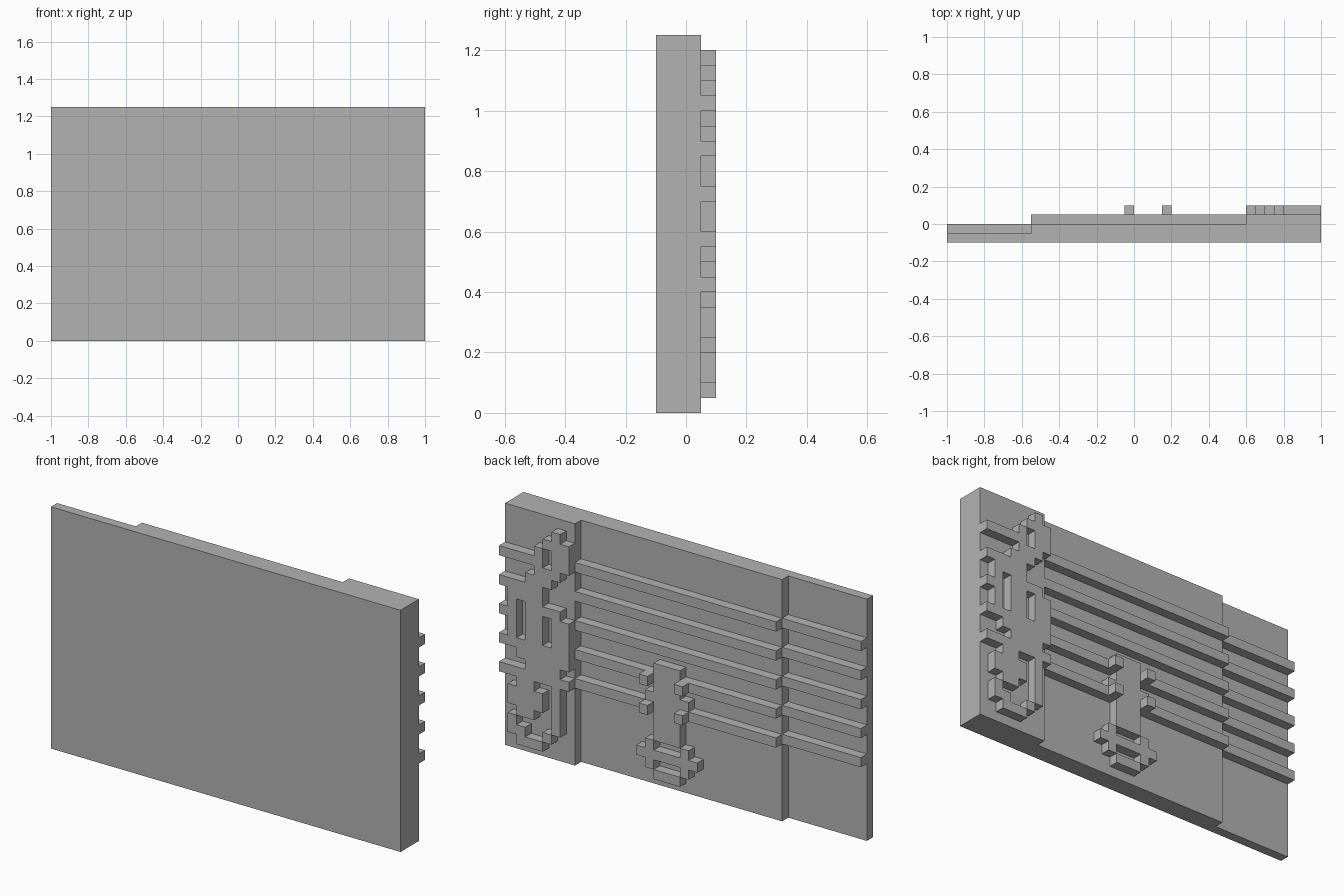
import bpy
import bmesh

cube = bpy.data.objects.get("Cube")
if cube:
    bpy.data.objects.remove(cube, do_unlink=True)

CELL = 0.05
ROWS = 25
FRONT = -0.1

grey = bpy.data.materials.new("plain grey")
grey.use_nodes = True
COLOUR = (0.45, 0.45, 0.45, 1)
grey.diffuse_color = COLOUR
grey.node_tree.nodes["Principled BSDF"].inputs["Base Color"].default_value = COLOUR


def relief(name, cells, low, high):
    """Raise a set of (column, row) cells from one depth layer to another.
    Columns run from the left end of the model, rows from the top."""
    bm = bmesh.new()
    y = FRONT + low * CELL
    for col, row in cells:
        corners = ((col, row), (col, row + 1), (col + 1, row + 1), (col + 1, row))
        bm.faces.new([bm.verts.new((1 - c * CELL, y, (ROWS - r) * CELL)) for c, r in corners])
    bmesh.ops.remove_doubles(bm, verts=bm.verts, dist=0.001)
    raised = bmesh.ops.extrude_face_region(bm, geom=bm.faces[:], use_keep_orig=True)
    tops = [v for v in raised["geom"] if isinstance(v, bmesh.types.BMVert)]
    bmesh.ops.translate(bm, verts=tops, vec=(0, (high - low) * CELL, 0))
    bmesh.ops.recalc_face_normals(bm, faces=bm.faces)
    bmesh.ops.dissolve_limit(bm, angle_limit=0.01, verts=bm.verts, edges=bm.edges)
    mesh = bpy.data.meshes.new(name)
    bm.to_mesh(mesh)
    bm.free()
    mesh.materials.append(grey)
    obj = bpy.data.objects.new(name, mesh)
    bpy.context.collection.objects.link(obj)
    return obj


def pattern(rows, col, row):
    return {(col + c, row + r) for r, line in enumerate(rows)
            for c, mark in enumerate(line) if mark == "#"}


def block(start, end, rows):
    return {(c, r) for c in range(start, end) for r in rows}


# Stepped backing board: thick, middle and thin panels
PANELS = (("thick", 0, 8, 3), ("middle", 8, 31, 2), ("thin", 31, 40, 1))
for label, start, end, depth in PANELS:
    relief(label + "_panel", block(start, end, range(ROWS)), 0, depth)

# Curled clef, with the staff lines running into it
CLEF = (
    "......#.",
    ".....###",
    "....#.##",
    "#####.##",
    "....###.",
    "...###..",
    "#####...",
    ".####...",
    ".#.####.",
    "##.##.##",
    ".#.##.##",
    ".#.##.##",
    "########",
    "..######",
    "...####.",
    "########",
    "..##..#.",
    ".####.#.",
    ".####.#.",
    "..##..#.",
    ".#....#.",
    ".##..#..",
    "..###...",
)
relief("clef", pattern(CLEF, 0, 1), 3, 4)

# Staff lines and the small figure share one layer on the middle panel
STAFF = range(4, 17, 3)
FIGURE = (
    "..###..",
    "..###..",
    "..###..",
    ".#####.",
    ".#####.",
    "..###..",
    "..###..",
    "..###..",
    ".#...#.",
    "#######",
    ".#...#.",
    "..###..",
)
relief("middle_staff_and_figure", block(8, 31, STAFF) | pattern(FIGURE, 15, 12), 2, 3)
relief("thin_staff", block(31, 40, STAFF), 1, 2)

# Studs standing on the lower staff lines at either side of the figure
relief("figure_studs", {(c, r) for c in (16, 20) for r in STAFF[-2:]}, 3, 4)
